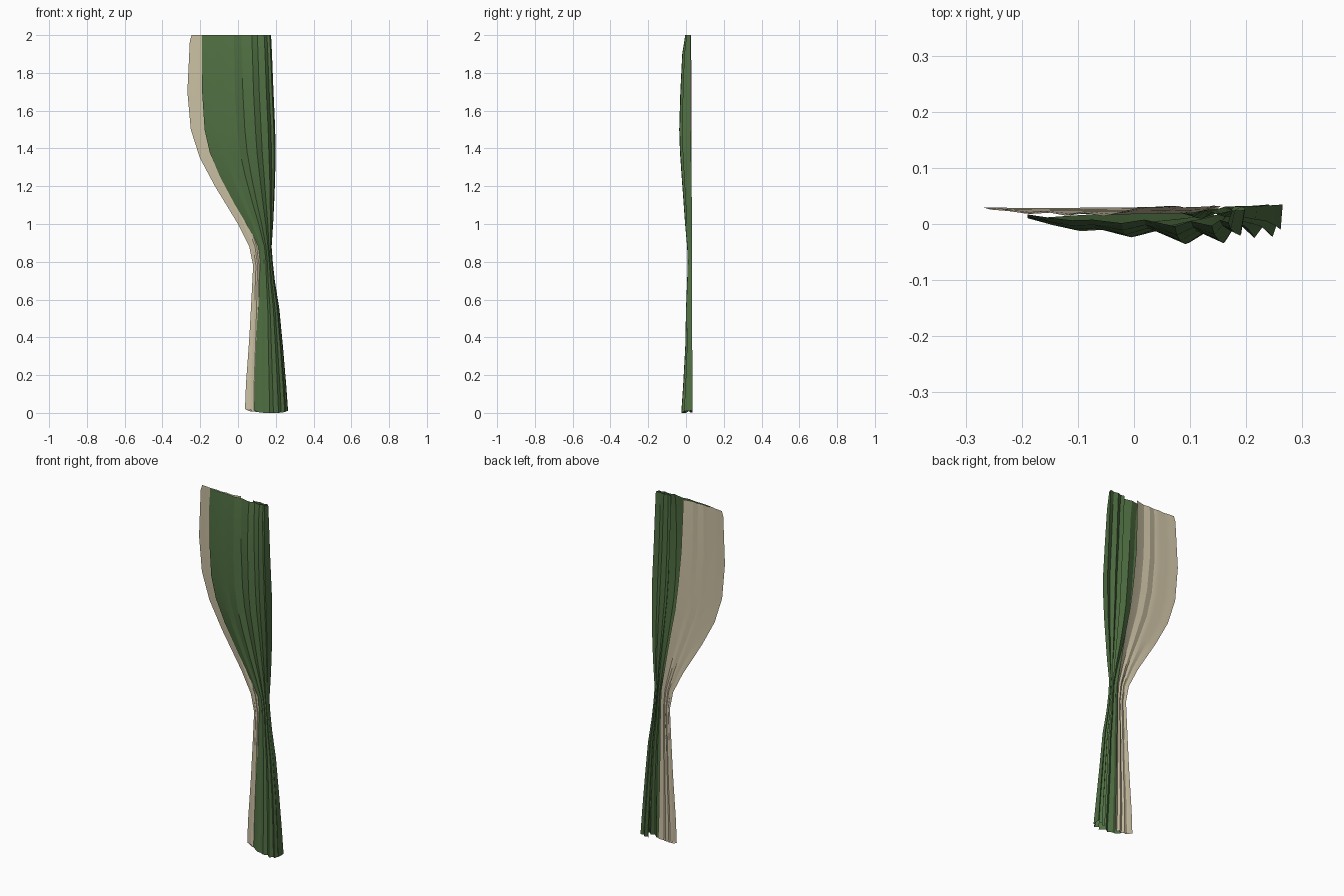
import bpy, bmesh


def material(name, color):
    m = bpy.data.materials.new(name)
    m.diffuse_color = (*color, 1)
    return m


def cloth(name, rows, section, mat, hem):
    """Loft a pleated section (across, depth) through rows (z, left, right, front, back)."""
    bm = bmesh.new()
    grid = []
    for i, (z, xl, xr, yf, yb) in enumerate(rows):
        line = []
        for s, d in section:
            lift = hem * abs(2 * s - 1) ** 4 if i == len(rows) - 1 else 0
            line.append(bm.verts.new((xl + (xr - xl) * s, yf + (yb - yf) * d, z + lift)))
        grid.append(line)
    for a, b in zip(grid, grid[1:]):
        for j in range(len(section) - 1):
            bm.faces.new((a[j], b[j], b[j + 1], a[j + 1]))
    me = bpy.data.meshes.new(name)
    bm.to_mesh(me)
    bm.free()
    ob = bpy.data.objects.new(name, me)
    bpy.context.collection.objects.link(ob)
    me.materials.append(mat)
    bpy.context.view_layer.objects.active = ob
    ob.select_set(True)
    bpy.ops.object.shade_smooth_by_angle(angle=0.3)
    ob.select_set(False)


green = material("green_cloth", (0.08, 0.16, 0.055))
beige = material("beige_cloth", (0.60, 0.53, 0.37))

# Front drape: pleats deepen to the right, then the edge folds back
front_section = [(0, .75), (.12, .52), (.22, .38), (.32, .42), (.46, .2), (.57, .42),
                 (.72, 0), (.80, .32), (.90, .03), (.94, .4), (.98, .25), (1, 1),
                 (.93, .8), (.86, 1), (.80, .75), (.74, .9)]
front_rows = [
    (2.00, -.19, .175, -.004, .024), (1.90, -.19, .180, -.020, .024),
    (1.70, -.19, .188, -.030, .024), (1.50, -.177, .197, -.036, .025),
    (1.38, -.15, .198, -.032, .027), (1.25, -.095, .197, -.023, .029),
    (1.10, -.015, .191, -.012, .031), (1.00, .045, .186, -.005, .031),
    (.88, .108, .178, .006, .031), (.80, .117, .184, .009, .031),
    (.70, .112, .195, .006, .032), (.55, .105, .219, .000, .032),
    (.35, .095, .238, -.004, .033), (.15, .088, .255, -.015, .034),
    (0, .085, .265, -.025, .035)]
cloth("front_drape", front_rows, front_section, green, .012)

# Back lining: shallow pleats peeking out on the left
lining_section = [(0, .85), (.12, .7), (.25, .4), (.4, .55), (.52, .2),
                  (.65, .5), (.78, .15), (.9, .5), (1, .9)]
lining_rows = [
    (2.00, -.245, .00, .012, .027), (1.97, -.255, .00, .012, .028),
    (1.70, -.268, .01, .013, .032), (1.50, -.250, .03, .014, .032),
    (1.35, -.202, .05, .015, .031), (1.20, -.122, .08, .016, .031),
    (1.00, .000, .115, .017, .032), (.88, .060, .135, .019, .033),
    (.78, .080, .140, .020, .034), (.60, .071, .142, .020, .034),
    (.40, .060, .145, .019, .034), (.15, .042, .150, .017, .034),
    (.02, .037, .155, .014, .034), (.006, .05, .153, .014, .034)]
cloth("back_lining", lining_rows, lining_section, beige, .008)
